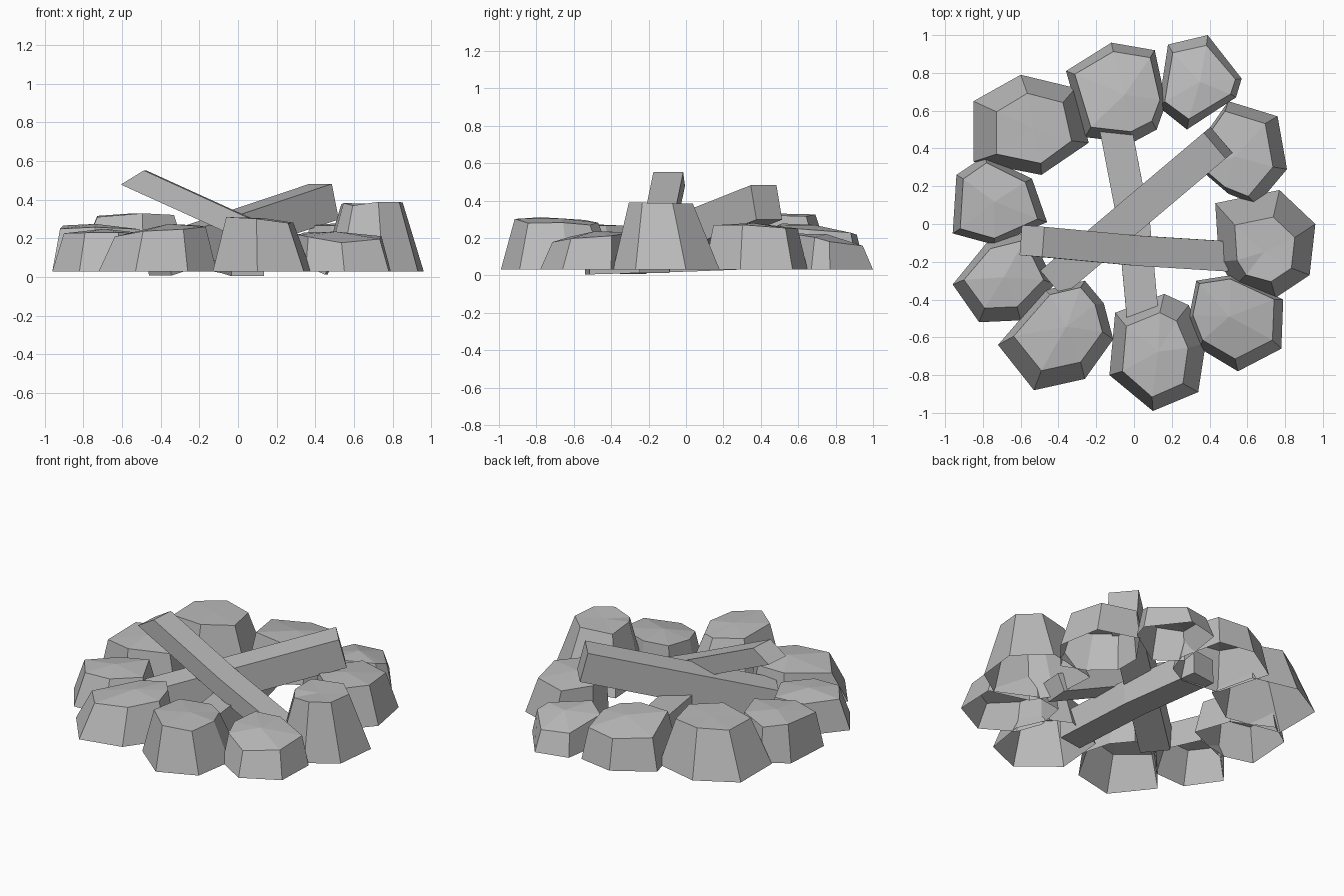
import bpy, bmesh, random
from mathutils import Vector

cube = bpy.data.objects.get("Cube")
if cube:
    bpy.data.objects.remove(cube, do_unlink=True)
random.seed(4)

grey = bpy.data.materials.new("plain_grey")
grey.use_nodes = True
colour = (0.5, 0.5, 0.5, 1)
grey.diffuse_color = colour
grey.node_tree.nodes["Principled BSDF"].inputs["Base Color"].default_value = colour


def finish(name, bm):
    bmesh.ops.recalc_face_normals(bm, faces=bm.faces)
    mesh = bpy.data.meshes.new(name)
    bm.to_mesh(mesh)
    bm.free()
    mesh.materials.append(grey)
    bpy.context.collection.objects.link(bpy.data.objects.new(name, mesh))


def stone(name, outline, top, scale, shift=(0, 0), tilt=(0, 0), rise=0.02):
    """Faceted shell, open underneath: footprint, smaller tilted rim, low peak."""
    bm = bmesh.new()
    count = len(outline)
    points = [Vector(p) for p in outline]
    centre = sum(points, Vector((0, 0))) / count
    crown = centre + Vector(shift)
    base, rim = [], []
    for p in points:
        arm = (p - centre) * Vector(scale).x
        arm.y = (p.y - centre.y) * scale[1]
        z = top + arm.dot(Vector(tilt)) + random.uniform(-0.012, 0.012)
        base.append(bm.verts.new((*p, 0.03)))
        rim.append(bm.verts.new((*(crown + arm), z)))
    peak = bm.verts.new((*crown, top + rise))
    for i in range(count):
        j = (i + 1) % count
        bm.faces.new((base[i], base[j], rim[j], rim[i]))
        bm.faces.new((rim[i], rim[j], peak))
    finish(name, bm)


def log(name, path, width, height, slant=0):
    """Rectangular beam along a path; slant pushes the first end's top forward."""
    bm = bmesh.new()
    points = [Vector(p) for p in path]
    along = (points[-1] - points[0]).normalized()
    side = along.cross(Vector((0, 0, 1))).normalized() * width / 2
    up = side.cross(along).normalized() * height / 2
    rings = []
    for n, p in enumerate(points):
        lean = along * slant if n == 0 else Vector()
        rings.append([bm.verts.new(p + side * s + (up + lean) * u)
                      for s, u in ((-1, -1), (1, -1), (1, 1), (-1, 1))])
    for a, b in zip(rings, rings[1:]):
        for i in range(4):
            j = (i + 1) % 4
            bm.faces.new((a[i], a[j], b[j], b[i]))
    bm.faces.new(rings[0])
    bm.faces.new(rings[-1])
    finish(name, bm)


# Ring of stones, each from its footprint on the ground
stone("back_stone",
      [(-.36, .81), (-.12, .96), (.11, .92), (.17, .64), (.12, .5), (-.01, .43), (-.26, .46)],
      0.25, (0.85, 0.8), (0, 0.01), (0, -0.1))
stone("back_left_stone",
      [(.18, .95), (.39, 1), (.57, .77), (.54, .67), (.28, .5), (.13, .62)],
      0.19, (0.85, 0.78), tilt=(0, -0.2), rise=0.03)
stone("left_rear_stone",
      [(.5, .65), (.76, .57), (.81, .29), (.65, .1), (.5, .16), (.36, .28), (.36, .45)],
      0.26, (0.82, 0.82), (-0.03, 0))
stone("left_stone",
      [(.43, .11), (.77, .18), (.96, 0), (.93, -.27), (.75, -.39), (.53, -.33), (.45, -.2)],
      0.38, (0.6, 0.6), (0, -0.02), rise=0)
stone("left_front_stone",
      [(.33, -.3), (.52, -.27), (.79, -.4), (.78, -.66), (.55, -.78), (.35, -.66), (.29, -.5)],
      0.21, (0.86, 0.83), (-0.01, 0.02), (0, 0.1), 0.025)
stone("front_stone",
      [(.16, -.37), (.29, -.43), (.38, -.63), (.34, -.89), (.1, -.99), (-.13, -.8), (-.1, -.47)],
      0.285, (0.68, 0.72), (-0.02, -0.02), (-0.08, -0.02))
stone("front_right_stone",
      [(-.47, -.35), (-.26, -.3), (-.16, -.42), (-.11, -.61), (-.26, -.82), (-.53, -.88), (-.72, -.64)],
      0.25, (0.77, 0.76), (0, 0.03), (0.1, 0.03), 0.025)
stone("right_front_stone",
      [(-.78, -.1), (-.55, -.04), (-.42, -.32), (-.6, -.51), (-.82, -.52), (-.96, -.32)],
      0.23, (0.78, 0.75), (0, 0.02))
stone("right_stone",
      [(-.94, .26), (-.79, .36), (-.54, .24), (-.46, .01), (-.74, -.11), (-.96, -.05)],
      0.255, (0.82, 0.85))
stone("right_rear_stone",
      [(-.85, .65), (-.6, .79), (-.31, .72), (-.24, .43), (-.49, .26), (-.85, .33)],
      0.32, (0.65, 0.7), (0.02, -0.02), rise=0.01)

# Crossed logs, each resting on the one below
log("lower_log", [(-0.1, 0.52, 0.12), (0, 0, 0.1), (0.05, -0.53, 0.085)], 0.17, 0.16)
log("middle_log", [(-0.42, -0.3, 0.1), (0.445, 0.43, 0.39)], 0.18, 0.19)
log("upper_log", [(-0.54, -0.09, 0.515), (0, -0.14, 0.27), (0.48, -0.17, 0.065)], 0.16, 0.115, 0.04)
